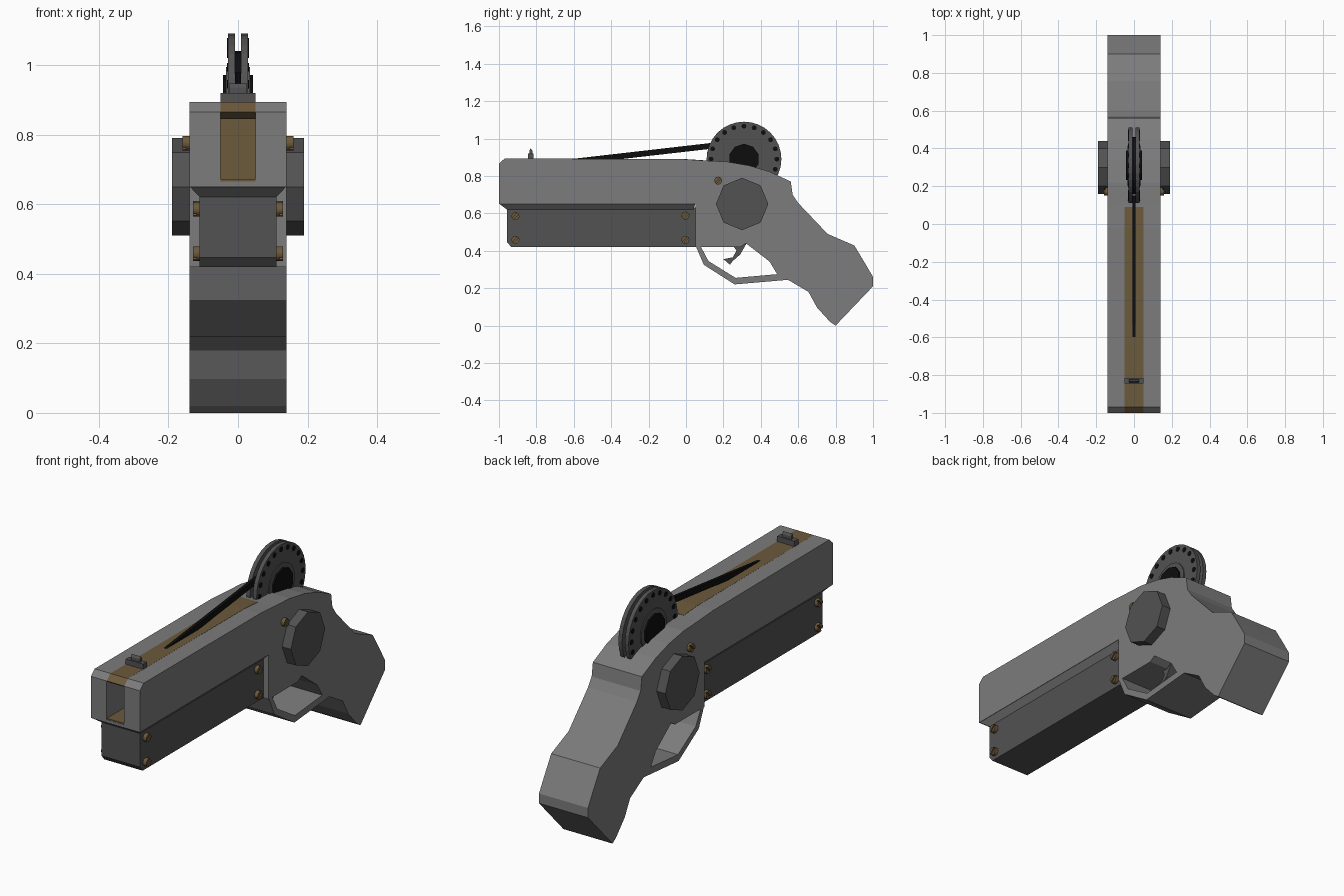
import bpy, bmesh
from math import sin, cos, pi, radians

if "Cube" in bpy.data.objects:
    bpy.data.objects.remove(bpy.data.objects["Cube"])


def material(name, rgb):
    m = bpy.data.materials.new(name)
    m.diffuse_color = (*rgb, 1)
    m.use_nodes = True
    m.node_tree.nodes["Principled BSDF"].inputs["Base Color"].default_value = m.diffuse_color
    return m


GREY = material("grey_metal", (0.2, 0.2, 0.2))
DARK = material("dark_metal", (0.085, 0.085, 0.085))
BROWN = material("bronze", (0.15, 0.10, 0.045))
BLACK = material("black", (0.004, 0.004, 0.004))


def add_object(name, bm, mat):
    bmesh.ops.recalc_face_normals(bm, faces=bm.faces)
    me = bpy.data.meshes.new(name)
    bm.to_mesh(me)
    bm.free()
    ob = bpy.data.objects.new(name, me)
    if mat:
        me.materials.append(mat)
    bpy.context.collection.objects.link(ob)
    return ob


def add_prism(bm, pts, x0, x1):
    """Extrude a (y, z) outline along x."""
    face = bm.faces.new([bm.verts.new((x0, y, z)) for y, z in pts])
    new = bmesh.ops.extrude_face_region(bm, geom=[face])["geom"]
    bmesh.ops.translate(bm, vec=(x1 - x0, 0, 0),
                        verts=[v for v in new if isinstance(v, bmesh.types.BMVert)])


def prism(name, pts, x0, x1, mat):
    bm = bmesh.new()
    add_prism(bm, pts, x0, x1)
    return add_object(name, bm, mat)


def circle(y, z, r, n, start=0.0, sweep=2 * pi, closed=True):
    d = n if closed else n - 1
    return [(y + r * cos(start + sweep * i / d), z + r * sin(start + sweep * i / d))
            for i in range(n)]


def rect(y0, y1, z0, z1):
    return [(y0, z0), (y1, z0), (y1, z1), (y0, z1)]


# Body: barrel housing, frame and grip in one silhouette
body = prism("body", [
    (-1, 0.865), (-0.97, 0.893), (-0.02, 0.89), (0.1, 0.882), (0.22, 0.876),
    (0.34, 0.855), (0.447, 0.823), (0.56, 0.77), (0.57, 0.70), (0.60, 0.655),
    (0.757, 0.49), (0.90, 0.428), (0.95, 0.345), (1, 0.26), (1, 0.21),
    (0.80, 0), (0.77, 0.02), (0.70, 0.097), (0.655, 0.18), (0.543, 0.246),
    (0.49, 0.27), (0.447, 0.342), (0.32, 0.44), (0.29, 0.42), (0.05, 0.42),
    (0.05, 0.65), (-1, 0.65)], -0.14, 0.14, GREY)

# Channel cut along the barrel
cutter = prism("channel_cutter", rect(-1.1, 0.09, 0.665, 1.0), -0.05, 0.05, BROWN)
cutter.hide_render = True
cutter.hide_viewport = False
cutter.display_type = 'WIRE'
mod = body.modifiers.new("channel", 'BOOLEAN')
mod.object = cutter
mod.operation = 'DIFFERENCE'
mod.solver = 'EXACT'
bpy.context.view_layer.objects.active = body
bpy.ops.object.modifier_apply(modifier="channel")
bpy.data.objects.remove(cutter)

# Bronze strip over the channel, channel floor and end
prism("channel_cover", [(-0.97, 0.893), (-1, 0.865), (-0.97, 0.845),
                        (0.09, 0.845), (0.09, 0.884), (-0.02, 0.891)], -0.05, 0.05, BROWN)
prism("channel_floor", rect(-0.999, 0.09, 0.655, 0.672), -0.05, 0.05, BROWN)
prism("channel_end", rect(0.06, 0.09, 0.665, 0.85), -0.05, 0.05, BROWN)

# Sloped transition under the barrel
bm = bmesh.new()
bmesh.ops.create_cube(bm, size=1)
for v in bm.verts:
    top = v.co.z > 0
    v.co = ((0.14 if top else 0.11) * (1 if v.co.x > 0 else -1),
            (0.05 if top else 0.04) if v.co.y > 0 else (-1 if top else -0.957),
            0.652 if top else 0.62)
add_object("barrel_underside", bm, GREY)

# Fore grip
prism("fore_grip", [(-0.957, 0.63), (-0.957, 0.447), (-0.935, 0.42),
                    (0.052, 0.42), (0.052, 0.63)], -0.11, 0.11, DARK)

# Trigger guard and trigger
prism("trigger_guard", [
    (0.05, 0.43), (0.095, 0.325), (0.26, 0.22), (0.55, 0.245), (0.49, 0.275),
    (0.265, 0.255), (0.12, 0.345), (0.075, 0.43)], -0.14, 0.14, GREY)
prism("trigger", [(0.25, 0.43), (0.27, 0.40), (0.25, 0.365), (0.20, 0.355),
                  (0.235, 0.325), (0.25, 0.345), (0.29, 0.38), (0.33, 0.45)],
      -0.035, 0.035, DARK)

# Side caps and slotted screws, mirrored on both sides
for side, s in (("right", 1), ("left", -1)):
    prism(f"side_cap_{side}", circle(0.30, 0.65, 0.14, 8), s * 0.13, s * 0.19, DARK)
    for i, (y, z, x) in enumerate([(-0.912, 0.585, 0.11), (-0.912, 0.458, 0.11),
                                   (-0.003, 0.588, 0.11), (-0.003, 0.458, 0.11),
                                   (0.172, 0.775, 0.14)]):
        bm = bmesh.new()
        add_prism(bm, circle(y, z, 0.021, 16), s * (x - 0.01), s * (x + 0.01))
        for a in (0.2, pi + 0.2):
            add_prism(bm, circle(y, z, 0.021, 9, a + 0.8, pi - 0.4, False),
                      s * (x + 0.01), s * (x + 0.019))
        add_object(f"screw_{side}_{i}", bm, BROWN)

# Wheel: two discs, groove core, hub and rim holes
WY, WZ = 0.31, 0.89
for side, s in (("right", 1), ("left", -1)):
    prism(f"wheel_disc_{side}", circle(WY, WZ, 0.2, 32), s * 0.008, s * 0.029, DARK)
    prism(f"wheel_plate_{side}", circle(WY, WZ, 0.105, 24), s * 0.025, s * 0.034, DARK)
    bm = bmesh.new()
    for i in range(20):
        a = pi / 2 + radians(18) * i
        add_prism(bm, circle(WY + 0.176 * cos(a), WZ + 0.176 * sin(a), 0.013, 10),
                  s * 0.02, s * 0.032)
    add_object(f"wheel_holes_{side}", bm, BLACK)
prism("wheel_core", circle(WY, WZ, 0.15, 32), -0.012, 0.012, BLACK)
prism("wheel_hub", circle(WY, WZ, 0.082, 10, pi / 10), -0.043, 0.043, BLACK)

# Cord from wheel into the channel
prism("cord", [(-0.66, 0.885), (0.15, 0.978), (0.15, 0.947), (-0.40, 0.884)],
      -0.008, 0.008, BLACK)

# Front sight
prism("front_sight_base", rect(-0.845, -0.815, 0.885, 0.92), -0.05, 0.05, DARK)
prism("front_sight_post", [(-0.838, 0.915), (-0.822, 0.915), (-0.822, 0.935),
                           (-0.83, 0.947), (-0.838, 0.935)], -0.026, 0.026, DARK)
